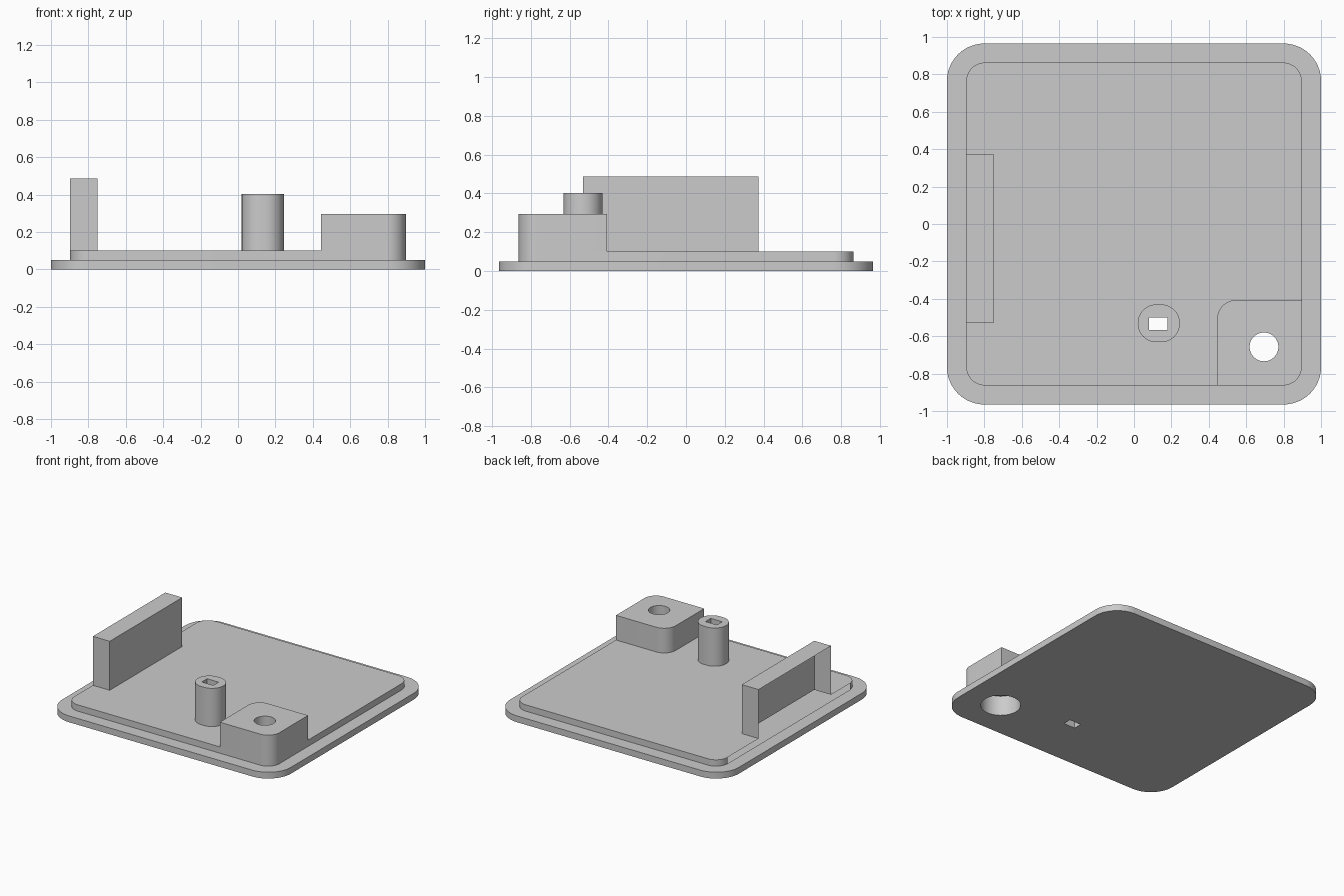
import bpy, bmesh, math

cube = bpy.data.objects.get("Cube")
if cube:
    bpy.data.objects.remove(cube, do_unlink=True)

grey = bpy.data.materials.new("light_grey")
grey.use_nodes = True
colour = (0.6, 0.6, 0.6, 1)
grey.diffuse_color = colour
grey.node_tree.nodes["Principled BSDF"].inputs["Base Color"].default_value = colour


def rounded(x0, x1, y0, y1, radii):
    """Counter-clockwise outline; radii in order: +x+y, -x+y, -x-y, +x-y."""
    corners = ((x1, y1, -1, -1), (x0, y1, 1, -1), (x0, y0, 1, 1), (x1, y0, -1, 1))
    pts = []
    for i, ((x, y, sx, sy), r) in enumerate(zip(corners, radii)):
        steps = 12 if r else 0
        for k in range(steps + 1):
            a = math.pi / 2 * (i + k / max(steps, 1))
            pts.append((x + sx * r + r * math.cos(a), y + sy * r + r * math.sin(a)))
    return pts


def circle(x, y, r, n=48):
    return [(x + r * math.cos(math.tau * k / n), y + r * math.sin(math.tau * k / n))
            for k in range(n)]


def cap(bm, loops, z, up=True):
    """Flat face bounded by the first loop, with the other loops as holes."""
    edges = []
    for loop in loops:
        vs = [bm.verts.new((x, y, z)) for x, y in loop]
        edges += [bm.edges.new((vs[i - 1], vs[i])) for i in range(len(vs))]
    result = bmesh.ops.triangle_fill(bm, use_beauty=True, edges=edges, normal=(0, 0, 1))
    for f in result["geom"]:
        if isinstance(f, bmesh.types.BMFace):
            f.normal_update()
            if (f.normal.z > 0) != up:
                f.normal_flip()


def sides(bm, loop, z0, z1, inward=False, open_x=None):
    """Upright band around a loop, left open along the line x = open_x."""
    low = [bm.verts.new((x, y, z0)) for x, y in loop]
    high = [bm.verts.new((x, y, z1)) for x, y in loop]
    for i in range(len(loop)):
        j = (i + 1) % len(loop)
        if open_x is not None and all(abs(loop[k][0] - open_x) < 1e-4 for k in (i, j)):
            continue
        quad = [low[i], low[j], high[j], high[i]]
        bm.faces.new(quad[::-1] if inward else quad)


def finish(bm, name):
    bmesh.ops.remove_doubles(bm, verts=bm.verts, dist=1e-5)
    mesh = bpy.data.meshes.new(name)
    bm.to_mesh(mesh)
    bm.free()
    mesh.materials.append(grey)
    obj = bpy.data.objects.new(name, mesh)
    bpy.context.collection.objects.link(obj)
    bpy.ops.object.select_all(action='DESELECT')
    obj.select_set(True)
    bpy.context.view_layer.objects.active = obj
    bpy.ops.object.shade_smooth_by_angle(angle=math.radians(30))


# Outlines and heights
EDGE = 0.897
plate_z, step_z, wall_z, boss_z, post_z, bore_z = 0.05, 0.1, 0.487, 0.295, 0.402, 0.157
plate = rounded(-1, 1, -0.965, 0.965, [0.2] * 4)
step = rounded(-EDGE, EDGE, -0.863, 0.863, [0.1] * 4)
wall = rounded(-EDGE, -0.75, -0.53, 0.375, [0] * 4)
boss = rounded(0.445, EDGE, -0.863, -0.407, [0, 0.1, 0, 0.1])
post = rounded(0.02, 0.245, -0.632, -0.43, [0.1] * 4)
slot = rounded(0.08, 0.18, -0.566, -0.5, [0] * 4)
hole = circle(0.695, -0.657, 0.077)
bore = circle(0.695, -0.657, 0.143)

# Base plate with rim ledge
bm = bmesh.new()
cap(bm, [plate, bore, slot], 0, up=False)
sides(bm, plate, 0, plate_z)
cap(bm, [plate, step], plate_z)
finish(bm, "base_plate")

# Raised step, notched under the hollow wall and open on its outer side
bm = bmesh.new()
sides(bm, step, plate_z, step_z, open_x=-EDGE)
split = next(i for i in range(len(step) - 1)
             if abs(step[i][0] + EDGE) < 1e-4 and abs(step[i + 1][0] + EDGE) < 1e-4)
notch = [wall[1], wall[0], wall[3], wall[2]]
cap(bm, [step[:split + 1] + notch + step[split + 1:], bore, slot], step_z)
finish(bm, "raised_step")

# Hollow upright wall, open on its outer side
bm = bmesh.new()
sides(bm, wall, step_z, wall_z, open_x=-EDGE)
cap(bm, [wall], wall_z)
finish(bm, "upright_wall")

# Corner boss with a through hole and a wider bore from below
bm = bmesh.new()
sides(bm, boss, step_z, boss_z)
cap(bm, [boss, hole], boss_z)
sides(bm, hole, bore_z, boss_z, inward=True)
cap(bm, [bore, hole], bore_z, up=False)
sides(bm, bore, 0, bore_z, inward=True)
finish(bm, "corner_boss")

# Post with a slot running right through
bm = bmesh.new()
sides(bm, post, step_z, post_z)
cap(bm, [post, slot], post_z)
sides(bm, slot, 0, post_z, inward=True)
finish(bm, "slotted_post")
